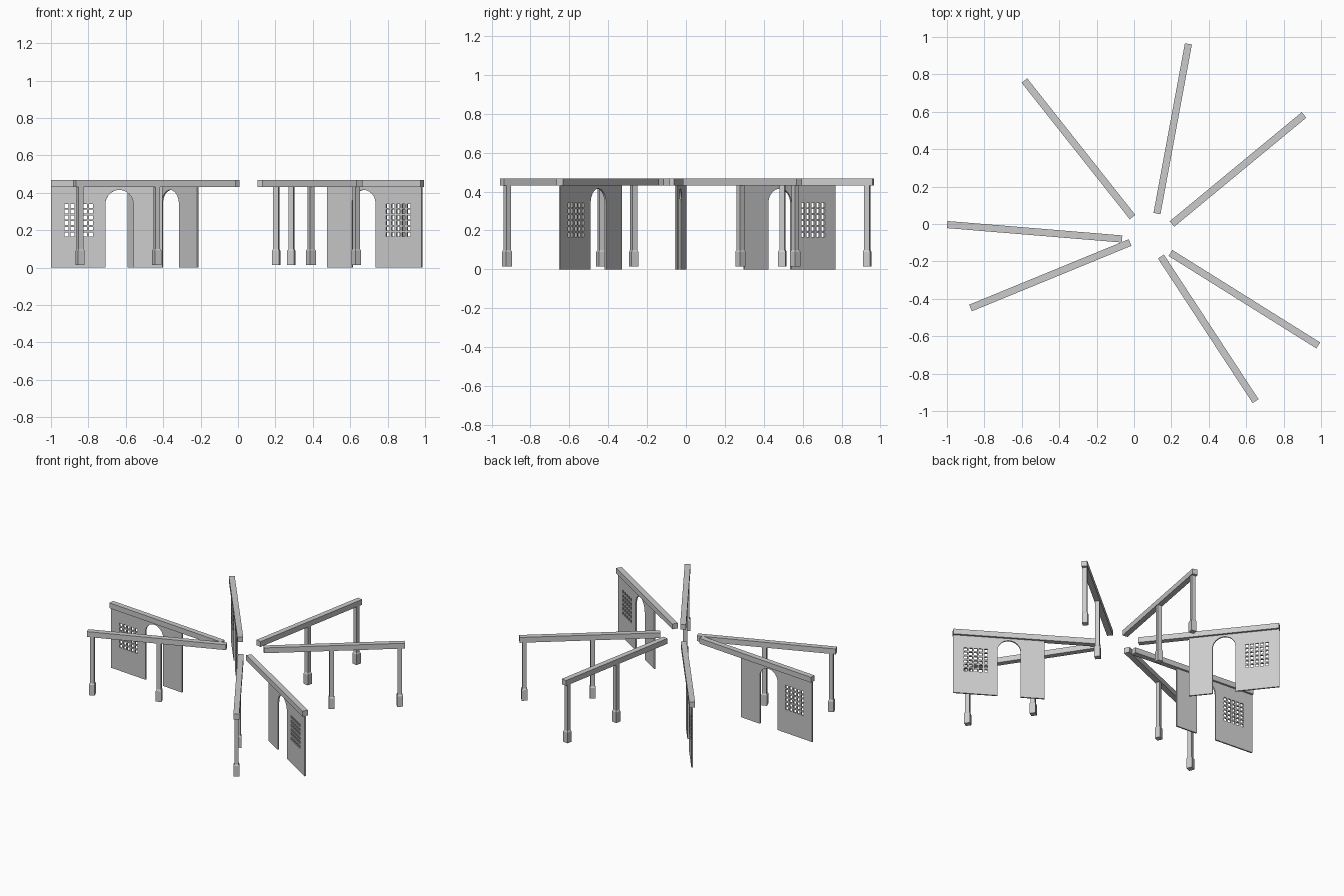
import bpy, bmesh, math
from mathutils import Matrix, Vector

if "Cube" in bpy.data.objects:
    bpy.data.objects.remove(bpy.data.objects["Cube"])

BEAM_Z, TOP_Z, BEAM_W = 0.43, 0.468, 0.038

# Outer end, inner end and support type of every spoke
SPOKES = [
    ((-0.586, 0.767), (-0.008, 0.037), "panel"),
    ((0.291, 0.963), (0.123, 0.056), "posts"),
    ((0.909, 0.583), (0.203, 0.000), "posts"),
    ((0.985, -0.649), (0.195, -0.155), "panel"),
    ((0.650, -0.947), (0.144, -0.174), "posts"),
    ((-0.874, -0.449), (-0.021, -0.099), "posts"),
    ((-0.999, -0.003), (-0.064, -0.080), "panel"),
]


def add_box(bm, x0, x1, w, z0, z1):
    m = Matrix.Translation(((x0 + x1) / 2, 0, (z0 + z1) / 2)) @ Matrix.Diagonal((x1 - x0, w, z1 - z0, 1))
    return bmesh.ops.create_cube(bm, size=1, matrix=m)["verts"]


def finish(bm, name, frame):
    me = bpy.data.meshes.new(name)
    bm.to_mesh(me)
    bm.free()
    return link(me, name, frame)


def link(me, name, frame):
    ob = bpy.data.objects.new(name, me)
    ob.matrix_world = frame
    bpy.context.collection.objects.link(ob)
    return ob


def beam(name, length, frame):
    bm = bmesh.new()
    add_box(bm, 0, length, BEAM_W, BEAM_Z, TOP_Z)
    finish(bm, name, frame)


# Square post with a thicker foot that tapers into the shaft
def post(name, x, frame):
    bm = bmesh.new()
    rings = []
    for z, w in ((0.015, 0.038), (0.09, 0.038), (0.1, 0.028), (BEAM_Z, 0.028)):
        h = w / 2
        rings.append([bm.verts.new((x + sx * h, sy * h, z))
                      for sx, sy in ((-1, -1), (1, -1), (1, 1), (-1, 1))])
    for a, b in zip(rings, rings[1:]):
        for i in range(4):
            j = (i + 1) % 4
            bm.faces.new((a[i], a[j], b[j], b[i]))
    bm.faces.new(rings[0][::-1])
    bm.faces.new(rings[-1])
    finish(bm, name, frame)


# Thin panel with arched doorway and a grid of square holes
def panel_mesh():
    cu = bpy.data.curves.new("panel_profile", "CURVE")
    cu.dimensions = "2D"
    cu.fill_mode = "BOTH"
    cu.extrude = 0.005

    def loop(pts):
        s = cu.splines.new("POLY")
        s.points.add(len(pts) - 1)
        for p, (x, y) in zip(s.points, pts):
            p.co = (x, y, 0, 1)
        s.use_cyclic_u = True

    cx, r, spring = 0.366, 0.075, 0.34
    arch = [(cx - r * math.cos(math.pi * i / 16), spring + r * math.sin(math.pi * i / 16))
            for i in range(17)]
    loop([(0, 0), (cx - r, 0)] + arch + [(cx + r, 0), (0.597, 0), (0.597, BEAM_Z), (0, BEAM_Z)])
    for i in range(5):
        for j in range(6):
            x, y, h = 0.082 + i * 0.033, 0.177 + j * 0.0305, 0.0105
            loop([(x - h, y - h), (x - h, y + h), (x + h, y + h), (x + h, y - h)])
    tmp = bpy.data.objects.new("panel_profile", cu)
    bpy.context.collection.objects.link(tmp)
    bpy.context.view_layer.update()
    deps = bpy.context.evaluated_depsgraph_get()
    me = bpy.data.meshes.new_from_object(tmp.evaluated_get(deps))
    bpy.data.objects.remove(tmp)
    me.transform(Matrix.Rotation(math.pi / 2, 4, "X"))
    bm = bmesh.new()
    bm.from_mesh(me)
    bmesh.ops.remove_doubles(bm, verts=bm.verts, dist=1e-5)
    bmesh.ops.recalc_face_normals(bm, faces=bm.faces)
    for f in bm.faces:
        f.smooth = False
    bm.to_mesh(me)
    bm.free()
    return me


panel = panel_mesh()

# Assemble spokes; local x runs from the outer end inward
for n, (outer, inner, kind) in enumerate(SPOKES, 1):
    d = Vector(inner) - Vector(outer)
    frame = Matrix.Translation((*outer, 0)) @ Matrix.Rotation(math.atan2(d.y, d.x), 4, "Z")
    beam(f"beam_{n}", d.length, frame)
    if kind == "panel":
        link(panel, f"arched_panel_{n}", frame)
    else:
        post(f"outer_post_{n}", 0.032, frame)
        post(f"inner_post_{n}", 0.475, frame)
